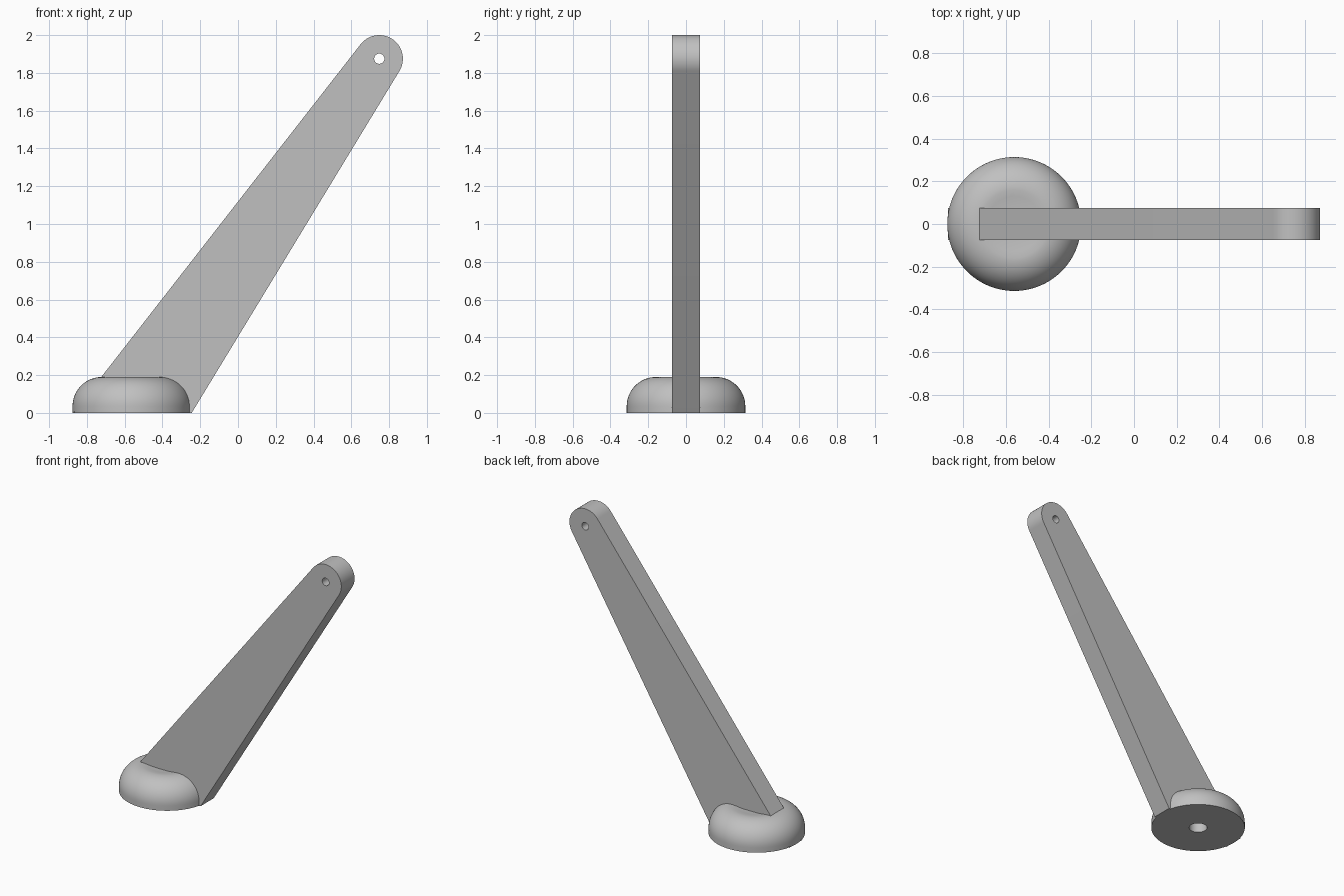
import bpy, bmesh, math
from mathutils import Vector

cube = bpy.data.objects.get("Cube")
if cube:
    bpy.data.objects.remove(cube)

# One plain grey for the whole model
grey = bpy.data.materials.new("plain grey")
grey.use_nodes = True
colour = (0.53, 0.53, 0.53, 1)
grey.diffuse_color = colour
grey.node_tree.nodes["Principled BSDF"].inputs["Base Color"].default_value = colour

FOOT_X, FOOT_R = -0.562, 0.314
SOCKET_R, SOCKET_DEPTH = 0.06, 0.15
HALF = 0.075


def finish(name, bm):
    bmesh.ops.remove_doubles(bm, verts=bm.verts, dist=1e-5)
    bmesh.ops.recalc_face_normals(bm, faces=bm.faces)
    mesh = bpy.data.meshes.new(name)
    bm.to_mesh(mesh)
    bm.free()
    mesh.materials.append(grey)
    obj = bpy.data.objects.new(name, mesh)
    bpy.context.collection.objects.link(obj)
    return obj


def smooth(obj):
    bpy.ops.object.select_all(action="DESELECT")
    obj.select_set(True)
    bpy.context.view_layer.objects.active = obj
    bpy.ops.object.shade_smooth_by_angle(angle=math.radians(35))


def drill(obj, radius, depth, location, rotation=(0, 0, 0)):
    """Cut a round hole and discard the cutter."""
    bpy.ops.mesh.primitive_cylinder_add(vertices=48, radius=radius, depth=depth,
                                        location=location, rotation=rotation)
    cutter = bpy.context.object
    cutter.hide_render = True
    cutter.data.materials.append(grey)
    mod = obj.modifiers.new("hole", "BOOLEAN")
    mod.operation, mod.solver, mod.object = "DIFFERENCE", "EXACT", cutter
    bpy.context.view_layer.objects.active = obj
    bpy.ops.object.modifier_apply(modifier=mod.name)
    bpy.data.objects.remove(cutter)


# Round foot: lathed, with rounded rim, shallow dished top and socket below
round_r = 0.155
crest_r, base_z = FOOT_R - round_r, 0.035
profile = [(0, SOCKET_DEPTH), (SOCKET_R, SOCKET_DEPTH), (SOCKET_R, 0), (FOOT_R, 0)]
for i in range(17):
    a = math.pi / 2 * i / 16
    profile.append((crest_r + round_r * math.cos(a), base_z + round_r * math.sin(a)))
profile += [(0.13, 0.187), (0.1, 0.183), (0.05, 0.181), (0, 0.18)]
bm = bmesh.new()
verts = [bm.verts.new((r, 0, z)) for r, z in profile]
edges = [bm.edges.new(pair) for pair in zip(verts, verts[1:])]
bmesh.ops.spin(bm, geom=verts + edges, cent=(0, 0, 0), axis=(0, 0, 1),
               angle=math.tau, steps=96, use_duplicate=False)
foot = finish("round_foot", bm)
foot.location.x = FOOT_X
smooth(foot)

# Tapered slanting arm: two straight edges tangent to a rounded tip
tip, tip_r = Vector((0.748, 1.875)), 0.125
base_left, base_right = Vector((-0.872, 0)), Vector((-0.245, 0))


def tangent_angle(point, side):
    d = point - tip
    return math.atan2(d.y, d.x) + side * math.acos(tip_r / d.length)


start = tangent_angle(base_right, 1)
end = tangent_angle(base_left, -1) % math.tau
outline = [base_left, base_right]
for i in range(33):
    a = start + (end - start) * i / 32
    outline.append(tip + tip_r * Vector((math.cos(a), math.sin(a))))
bm = bmesh.new()
face = bm.faces.new([bm.verts.new((p.x, -HALF, p.y)) for p in outline])
side = bmesh.ops.extrude_face_region(bm, geom=[face])
moved = [v for v in side["geom"] if isinstance(v, bmesh.types.BMVert)]
bmesh.ops.translate(bm, verts=moved, vec=(0, 2 * HALF, 0))
arm = finish("slanting_arm", bm)

# Pin hole through the tip, and the socket continued into the arm
drill(arm, 0.027, 1, (tip.x, 0, tip.y), (math.pi / 2, 0, 0))
drill(arm, SOCKET_R, 2 * SOCKET_DEPTH, (FOOT_X, 0, 0))
smooth(arm)
